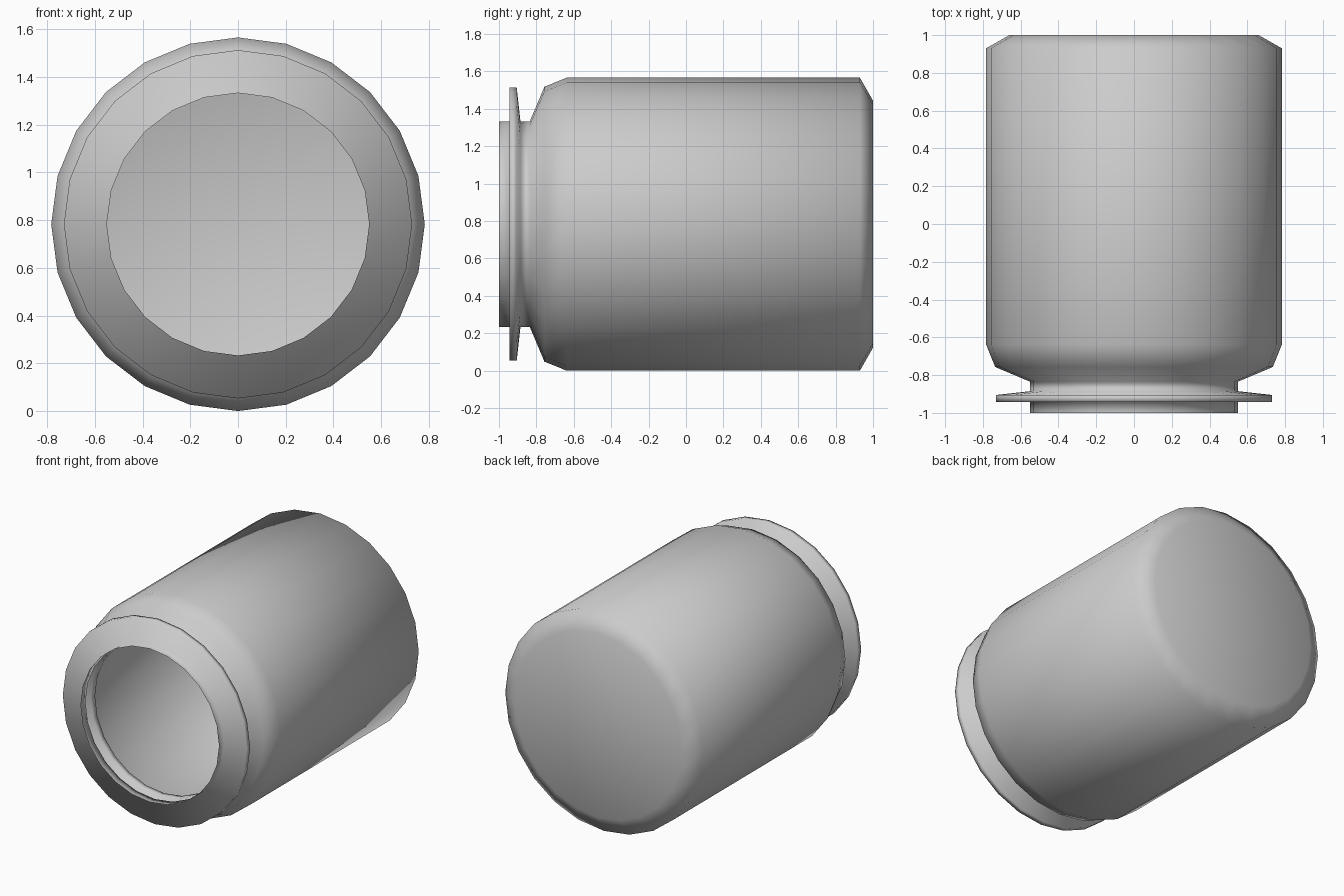
import bpy, bmesh, math

if "Cube" in bpy.data.objects:
    bpy.data.objects.remove(bpy.data.objects["Cube"])

SIDES = 24
R = 0.783

# Jar profile as (radius, y), from open mouth to base
profile = [
    (0.55, -1.0), (0.55, -0.943),        # mouth lip
    (0.73, -0.943), (0.73, -0.905),      # flange rim
    (0.55, -0.885), (0.55, -0.835),      # neck
    (0.735, -0.757), (R, -0.638),        # shoulder
    (R, 0.93), (0.66, 1.0),              # body and base bevel
]

bm = bmesh.new()
rings = []
for r, y in profile:
    ring = []
    for i in range(SIDES):
        a = 2 * math.pi * i / SIDES
        ring.append(bm.verts.new((r * math.cos(a), y, R + r * math.sin(a))))
    rings.append(ring)

# Thin single-surface wall, open at the mouth
for a, b in zip(rings, rings[1:]):
    for i in range(SIDES):
        j = (i + 1) % SIDES
        bm.faces.new((a[i], b[i], b[j], a[j]))

# Flat base
bm.faces.new(list(reversed(rings[-1])))

for f in bm.faces:
    f.smooth = True

mesh = bpy.data.meshes.new("jar")
bm.to_mesh(mesh)
bm.free()
jar = bpy.data.objects.new("jar", mesh)
bpy.context.collection.objects.link(jar)
